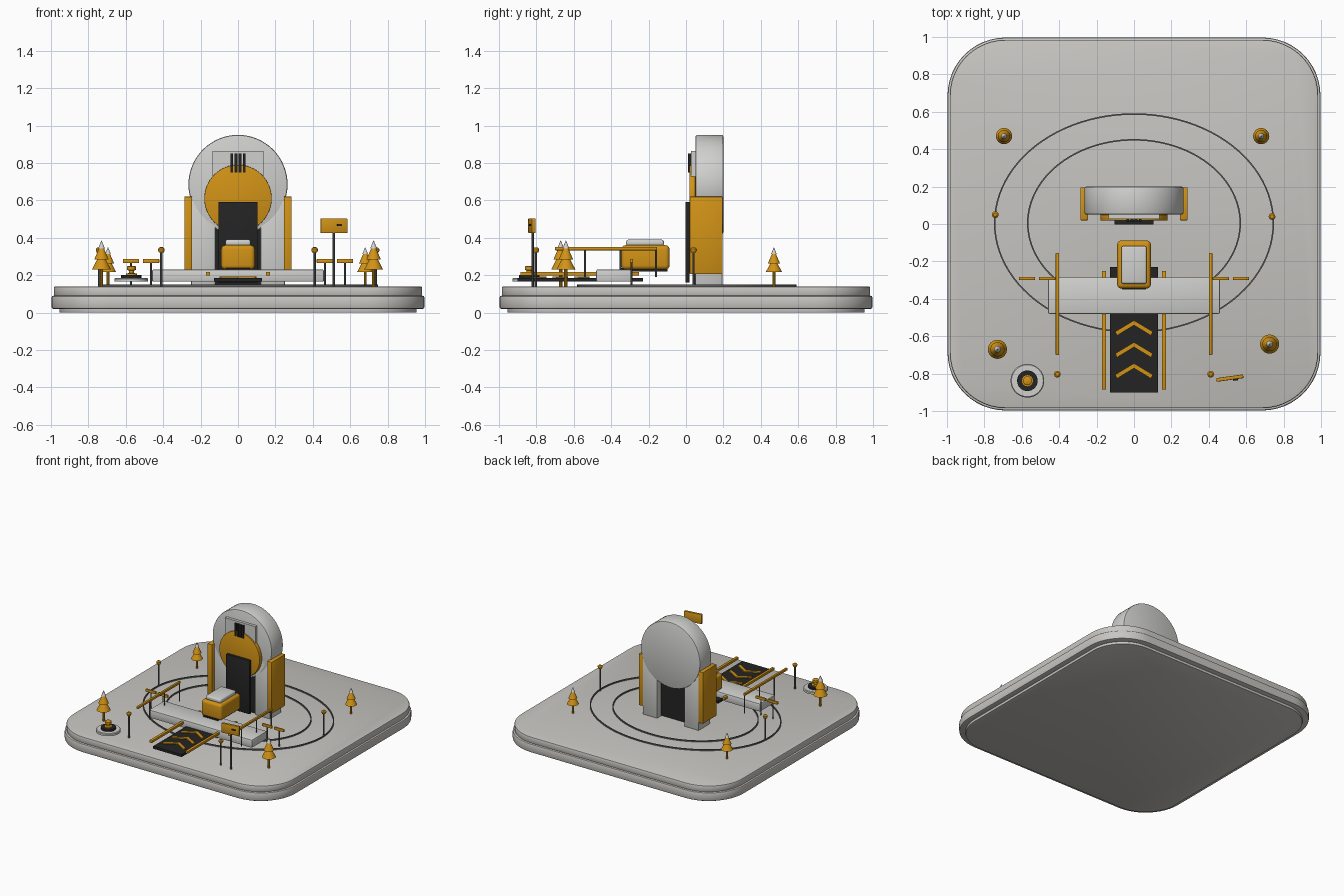
import bpy, bmesh, math
from mathutils import Matrix

if "Cube" in bpy.data.objects:
    bpy.data.objects.remove(bpy.data.objects["Cube"])


def material(name, rgb):
    m = bpy.data.materials.new(name)
    m.diffuse_color = (*rgb, 1)
    m.use_nodes = True
    m.node_tree.nodes["Principled BSDF"].inputs["Base Color"].default_value = m.diffuse_color
    return m


STONE = material("warm grey", (0.58, 0.565, 0.535))
LIGHT = material("light grey", (0.63, 0.63, 0.615))
AMBER = material("amber", (0.64, 0.29, 0.008))
DARK = material("near black", (0.017, 0.017, 0.017))
POST = material("post grey", (0.12, 0.12, 0.12))


def finish(name, bm, mat, smooth=True):
    bmesh.ops.recalc_face_normals(bm, faces=bm.faces)
    mesh = bpy.data.meshes.new(name)
    bm.to_mesh(mesh)
    bm.free()
    ob = bpy.data.objects.new(name, mesh)
    bpy.context.collection.objects.link(ob)
    mesh.materials.append(mat)
    if smooth:
        bpy.ops.object.select_all(action='DESELECT')
        ob.select_set(True)
        bpy.context.view_layer.objects.active = ob
        bpy.ops.object.shade_smooth_by_angle(angle=math.radians(35))
    return ob


def box(name, x, y, z, mat, bevel=0.0, segments=2, turn=0.0):
    """Box from (min, max) pairs, optionally bevelled and turned about z."""
    bm = bmesh.new()
    bmesh.ops.create_cube(bm, size=1)
    size = [r[1] - r[0] for r in (x, y, z)]
    bmesh.ops.scale(bm, vec=size, verts=bm.verts)
    if bevel:
        bmesh.ops.bevel(bm, geom=bm.edges[:], offset=bevel, segments=segments,
                        profile=0.5, affect='EDGES')
    bmesh.ops.rotate(bm, matrix=Matrix.Rotation(turn, 3, 'Z'), verts=bm.verts)
    bmesh.ops.translate(bm, vec=[sum(r) / 2 for r in (x, y, z)], verts=bm.verts)
    return finish(name, bm, mat, bevel > 0)


def lathe(name, x, y, rows, mat, sides=24):
    """Solid of revolution about z; rows are (radius, height)."""
    bm = bmesh.new()
    for (r1, z1), (r2, z2) in zip(rows, rows[1:]):
        if z2 > z1:
            bmesh.ops.create_cone(
                bm, cap_ends=True, segments=sides, radius1=r1, radius2=r2, depth=z2 - z1,
                matrix=Matrix.Translation((x, y, (z1 + z2) / 2)))
    return finish(name, bm, mat)


def disc_y(name, z, radius, y, mat, bevel=0.0):
    """Upright disc facing the front."""
    bm = bmesh.new()
    bmesh.ops.create_cone(bm, cap_ends=True, segments=64, radius1=radius, radius2=radius,
                          depth=y[1] - y[0],
                          matrix=Matrix.Translation((0, sum(y) / 2, z)) @ Matrix.Rotation(math.pi / 2, 4, 'X'))
    if bevel:
        rim = [e for e in bm.edges if any(len(f.verts) > 4 for f in e.link_faces)]
        bmesh.ops.bevel(bm, geom=rim, offset=bevel, segments=2, profile=0.5, affect='EDGES')
    return finish(name, bm, mat)


def slab(name, half, radius, z, bevel, mat):
    """Rounded square slab with softened rims."""
    bm = bmesh.new()
    bmesh.ops.create_cube(bm, size=1)
    bmesh.ops.scale(bm, vec=(2 * half, 2 * half, z[1] - z[0]), verts=bm.verts)
    bmesh.ops.translate(bm, vec=(0, 0, sum(z) / 2), verts=bm.verts)
    upright = [e for e in bm.edges if abs(e.verts[0].co.z - e.verts[1].co.z) > 0.001]
    bmesh.ops.bevel(bm, geom=upright, offset=radius, segments=12, profile=0.5, affect='EDGES')
    rim = [e for e in bm.edges if any(len(f.verts) > 4 for f in e.link_faces)]
    bmesh.ops.bevel(bm, geom=rim, offset=bevel, segments=2, profile=0.5, affect='EDGES')
    return finish(name, bm, mat)


# Stepped base
slab("base_foot", 0.955, 0.28, (0, 0.03), 0.004, STONE)
slab("base_lower", 0.997, 0.31, (0.02, 0.09), 0.01, STONE)
slab("base_upper", 0.985, 0.30, (0.088, 0.14), 0.008, STONE)

# Oval ground lines
for name, rx, ry in (("outer_ring", 0.745, 0.583), ("inner_ring", 0.568, 0.445)):
    bm = bmesh.new()
    n, w = 96, 0.004
    loops = []
    for dx, z in ((-w, 0.139), (w, 0.139), (w, 0.15), (-w, 0.15)):
        loops.append([bm.verts.new(((rx + dx) * math.cos(2 * math.pi * i / n),
                                    0.005 + (ry + dx) * math.sin(2 * math.pi * i / n), z))
                      for i in range(n)])
    for k in range(4):
        a, b = loops[k], loops[(k + 1) % 4]
        for i in range(n):
            j = (i + 1) % n
            bm.faces.new((a[i], a[j], b[j], b[i]))
    finish(name, bm, POST)

# Gateway tower
disc_y("tower_drum", 0.685, 0.265, (0.05, 0.20), LIGHT, 0.01)
disc_y("tower_gold_disc", 0.61, 0.18, (0.018, 0.05), AMBER, 0.003)
box("tower_back_panel", (-0.135, 0.135), (0.028, 0.055), (0.55, 0.865), LIGHT)
box("tower_door", (-0.105, 0.105), (-0.004, 0.02), (0.16, 0.592), DARK, 0.004)
box("tower_recess", (-0.125, 0.125), (0.055, 0.15), (0.15, 0.48), DARK)
for s in (-1, 1):
    box("tower_leg", sorted((s * 0.12, s * 0.25)), (0.05, 0.195), (0.14, 0.60), LIGHT, 0.006)
    box("tower_side_panel", sorted((s * 0.245, s * 0.287)), (0.02, 0.195), (0.205, 0.62), AMBER, 0.004)
for i in range(4):
    x = -0.033 + 0.022 * i
    box("tower_bar", (x - 0.007, x + 0.007), (0.01, 0.03), (0.75, 0.85), DARK)

# Cross platform and runway
box("platform", (-0.46, 0.46), (-0.48, -0.285), (0.165, 0.23), LIGHT, 0.008)
box("runway", (-0.127, 0.127), (-0.9, -0.23), (0.165, 0.185), DARK)
for s in (-1, 1):
    box("runway_rail", (s * 0.16 - 0.011, s * 0.16 + 0.011), (-0.885, -0.25), (0.197, 0.217), AMBER, 0.003)

# Runway chevrons
for tip in (-0.515, -0.632, -0.745):
    bm = bmesh.new()
    outline = ((0, tip), (0.1, tip - 0.06), (0.092, tip - 0.082), (0, tip - 0.026),
               (-0.092, tip - 0.082), (-0.1, tip - 0.06))
    v = [bm.verts.new((x, y, 0.185)) for x, y in outline]
    faces = [bm.faces.new((v[0], v[1], v[2], v[3])), bm.faces.new((v[0], v[3], v[4], v[5]))]
    top = bmesh.ops.extrude_face_region(bm, geom=faces)['geom']
    bmesh.ops.translate(bm, vec=(0, 0, 0.009), verts=[g for g in top if isinstance(g, bmesh.types.BMVert)])
    finish("chevron", bm, AMBER, False)

# Pod on the platform
box("pod_body", (-0.09, 0.09), (-0.345, -0.088), (0.23, 0.36), AMBER, 0.022, 4)
box("pod_roof", (-0.068, 0.068), (-0.32, -0.118), (0.355, 0.39), LIGHT, 0.012, 3)
box("pod_skirt", (-0.065, 0.065), (-0.35, -0.1), (0.22, 0.238), DARK)

# Overhead side beams on posts
for s in (-1, 1):
    box("beam", (s * 0.41 - 0.009, s * 0.41 + 0.009), (-0.70, -0.155), (0.333, 0.351), AMBER, 0.003)
    for y in (-0.54, -0.35, -0.16):
        lathe("beam_post", s * 0.41, y, ((0.005, 0.19), (0.005, 0.336)), POST, 10)
    # Small barrier bars
    for x in (0.465, 0.572):
        box("barrier_bar", (s * x - 0.044, s * x + 0.044), (-0.299, -0.283), (0.265, 0.286), AMBER, 0.003)
        lathe("barrier_post", s * x, -0.291, ((0.005, 0.14), (0.005, 0.268)), POST, 10)

# Lamps
for x, y in ((-0.41, -0.803), (0.41, -0.803), (-0.742, 0.05), (0.738, 0.04)):
    lathe("lamp_post", x, y, ((0.006, 0.14), (0.006, 0.325)), POST, 10)
    lathe("lamp_cap", x, y, ((0.012, 0.32), (0.018, 0.332), (0.018, 0.34), (0.01, 0.347)), AMBER, 16)

# Trees: two tiers and a pale tip
for x, y, k in ((-0.73, -0.67, 1), (0.725, -0.642, 1), (-0.695, 0.47, 0.85), (0.68, 0.47, 0.85)):
    def rows(*pairs):
        return [(r * k, 0.14 + z * k) for r, z in pairs]
    lathe("tree_trunk", x, y, rows((0.009, 0), (0.009, 0.1)), AMBER, 10)
    lathe("tree_lower", x, y, rows((0.051, 0.09), (0.012, 0.165)), AMBER)
    lathe("tree_upper", x, y, rows((0.038, 0.145), (0.008, 0.215)), AMBER)
    lathe("tree_tip", x, y, rows((0.018, 0.203), (0.001, 0.245)), LIGHT)

# Round pedestal
px, py = -0.57, -0.838
lathe("pedestal_base", px, py, ((0.09, 0.165), (0.09, 0.18), (0.085, 0.185)), LIGHT, 48)
lathe("pedestal_pool", px, py, ((0.055, 0.18), (0.055, 0.2)), DARK, 32)
lathe("pedestal_core", px, py, ((0.03, 0.199), (0.03, 0.208), (0.014, 0.211), (0.014, 0.225),
                                (0.024, 0.228), (0.024, 0.246), (0.016, 0.25)), AMBER, 16)

# Billboard, turned slightly
turn = math.radians(8)
box("sign_board", (0.44, 0.585), (-0.834, -0.814), (0.425, 0.503), AMBER, 0.004, 2, turn)
box("sign_mark", (0.53, 0.556), (-0.837, -0.827), (0.464, 0.474), DARK, 0, 2, turn)
lathe("sign_post", 0.512, -0.82, ((0.006, 0.14), (0.006, 0.43)), POST, 10)
